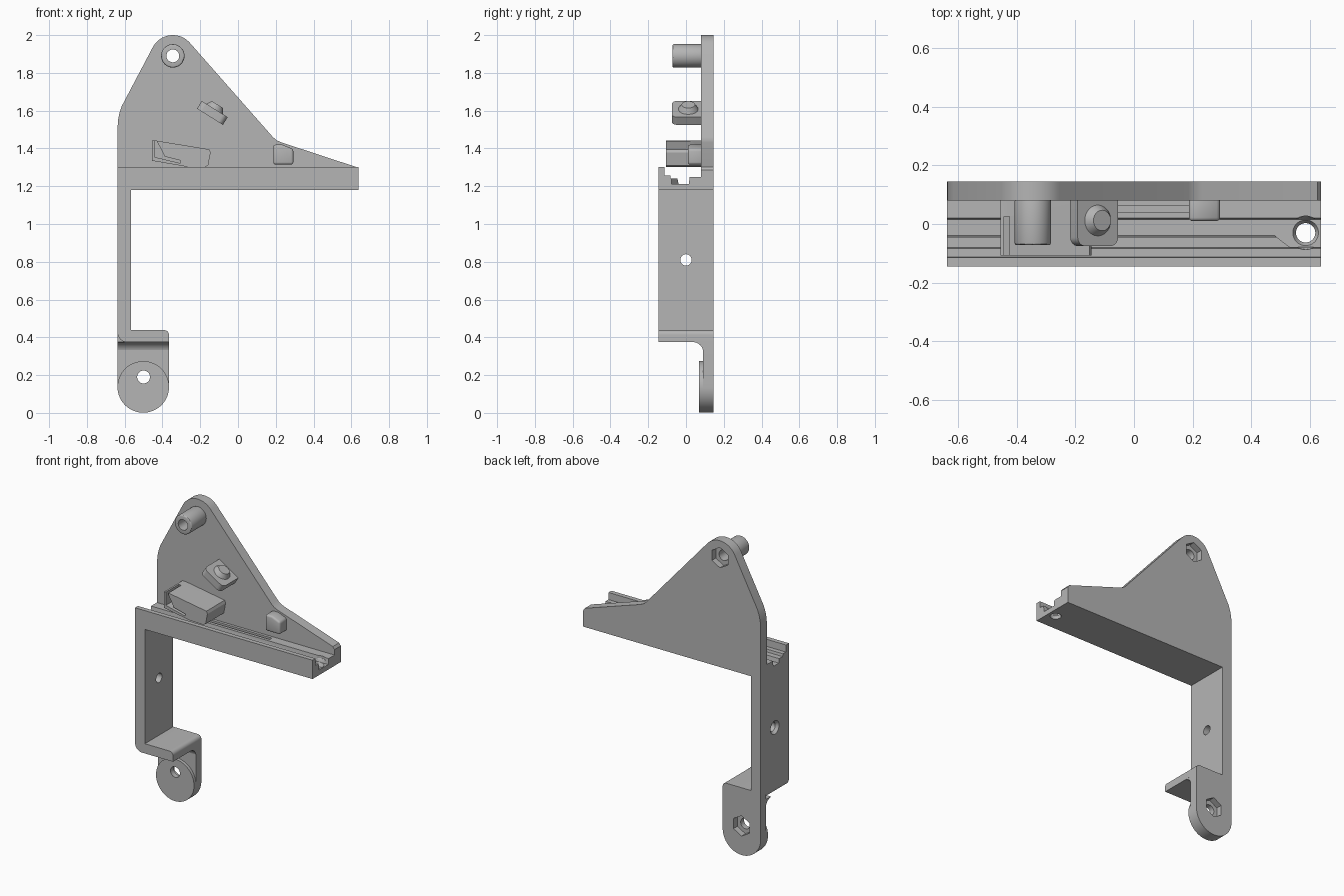
import bpy, bmesh
from math import sin, cos, pi, radians
from mathutils import Matrix, Vector

if "Cube" in bpy.data.objects:
    bpy.data.objects.remove(bpy.data.objects["Cube"], do_unlink=True)

grey = bpy.data.materials.new("plain grey")
grey.use_nodes = True
COLOUR = (0.46, 0.46, 0.46, 1)
grey.diffuse_color = COLOUR
grey.node_tree.nodes["Principled BSDF"].inputs["Base Color"].default_value = COLOUR

PLACE = {"X": lambda u, v, t: (t, u, v),
         "Y": lambda u, v, t: (u, t, v),
         "Z": lambda u, v, t: (u, v, t)}


def arc(cu, cv, r, start, end, n=16):
    """Points on an arc, angles in degrees."""
    return [(cu + r * cos(radians(start + (end - start) * i / n)),
             cv + r * sin(radians(start + (end - start) * i / n))) for i in range(n + 1)]


def circle(cu, cv, r, n=40, turn=0):
    return arc(cu, cv, r, turn, turn + 360, n)[:-1]


def loft(name, low, high, axis, a, b):
    """Solid between two matching outlines at a and b along an axis."""
    bm = bmesh.new()
    place = PLACE[axis]
    bottom = [bm.verts.new(place(u, v, a)) for u, v in low]
    top = [bm.verts.new(place(u, v, b)) for u, v in high]
    bm.faces.new(bottom)
    bm.faces.new(top)
    for i in range(len(low)):
        j = (i + 1) % len(low)
        bm.faces.new((bottom[i], bottom[j], top[j], top[i]))
    bmesh.ops.recalc_face_normals(bm, faces=bm.faces[:])
    mesh = bpy.data.meshes.new(name)
    bm.to_mesh(mesh)
    bm.free()
    obj = bpy.data.objects.new(name, mesh)
    mesh.materials.append(grey)
    bpy.context.collection.objects.link(obj)
    return obj


def prism(name, pts, axis, a, b):
    return loft(name, pts, pts, axis, a, b)


def activate(obj):
    bpy.ops.object.select_all(action="DESELECT")
    obj.select_set(True)
    bpy.context.view_layer.objects.active = obj


def cut(obj, *cutters):
    activate(obj)
    for c in cutters:
        mod = obj.modifiers.new("cut", "BOOLEAN")
        mod.operation, mod.solver, mod.object = "DIFFERENCE", "EXACT", c
        bpy.ops.object.modifier_apply(modifier=mod.name)
        bpy.data.objects.remove(c, do_unlink=True)


def bevel(obj, width):
    mod = obj.modifiers.new("bevel", "BEVEL")
    mod.width, mod.segments, mod.limit_method = width, 3, "ANGLE"
    mod.angle_limit = radians(40)
    activate(obj)
    bpy.ops.object.modifier_apply(modifier=mod.name)


def finish(*objs):
    for o in objs:
        activate(o)
        bpy.ops.object.shade_smooth_by_angle(angle=radians(30))


def bolt_cutters(x, z, r):
    """Round bolt hole with a hexagonal nut pocket on the back."""
    return (prism("bolt_cut", circle(x, z, r), "Y", -0.3, 0.3),
            prism("nut_cut", circle(x, z, 0.066, 6, 90), "Y", 0.105, 0.2))


BACK, FACE, FRONT = 0.145, 0.08, -0.145
LEFT, RIGHT = -0.638, 0.637

# Triangular back plate
outline = ([(LEFT, 1.18), (RIGHT, 1.18), (RIGHT, 1.285), (0.625, 1.302)]
           + [(0.23, 1.432), (0.205, 1.443), (0.185, 1.46)]
           + arc(-0.345, 1.88, 0.12, 40, 153)
           + [(-0.615, 1.625), (-0.627, 1.59), (-0.635, 1.55), (LEFT, 1.5)])
plate = prism("back_plate", outline, "Y", FACE, BACK)
cut(plate, *bolt_cutters(-0.345, 1.89, 0.034))

# Top boss
boss = prism("top_boss", circle(-0.345, 1.89, 0.062), "Y", -0.072, FACE + 0.005)
bevel(boss, 0.008)
cut(boss, prism("boss_cut", circle(-0.345, 1.89, 0.034), "Y", -0.3, 0.3))

# Grooved tray with front lip
tray = prism("tray", [(FRONT, 1.18), (FACE, 1.18), (FACE, 1.25), (0.02, 1.25),
                      (0.015, 1.213), (-0.04, 1.213), (-0.045, 1.24), (-0.08, 1.24),
                      (-0.083, 1.257), (-0.113, 1.257), (-0.115, 1.302), (FRONT, 1.302)],
             "X", LEFT, RIGHT)
cut(tray,
    prism("channel_cut", [(0.48, -0.04), (0.53, -0.078), (0.7, -0.078), (0.7, 0), (0.48, 0)],
          "Z", 1.213, 1.4),
    prism("slot_cut", [(-0.35, 0.04), (0.2, 0.04), (0.2, 0.062), (-0.35, 0.062)],
          "Z", 1.23, 1.4),
    prism("screw_cut", circle(0.585, -0.03, 0.033), "Z", 1.1, 1.4),
    loft("sink_cut", circle(0.585, -0.03, 0.033), circle(0.585, -0.03, 0.057),
         "Z", 1.195, 1.235),
    prism("sink_top_cut", circle(0.585, -0.03, 0.057), "Z", 1.234, 1.4))

# Upright arm with its shelf
arm = prism("arm_and_shelf",
            [(LEFT, 1.18)] + arc(LEFT + 0.05, 0.425, 0.05, 180, 270, 8)
            + [(-0.365, 0.375)] + arc(-0.39, 0.413, 0.025, 0, 90, 6)
            + [(-0.567, 0.438), (-0.567, 1.18)], "Y", FRONT, BACK)
cut(arm,
    prism("arm_hole_cut", circle(0, 0.81, 0.03), "X", -0.8, -0.5),
    loft("arm_sink_cut", circle(0, 0.81, 0.046), circle(0, 0.81, 0.03), "X", -0.641, -0.62))

# Hanging lug, its round pad and the fillet under the shelf
lug = prism("lug", [(LEFT, 0.42), (LEFT, 0.14)] + arc(-0.5015, 0.1375, 0.1365, 180, 360, 32)
            + [(-0.365, 0.376), (-0.59, 0.376)], "Y", 0.09, BACK)
cut(lug, *bolt_cutters(-0.5, 0.19, 0.034))
pad = prism("lug_pad", circle(-0.5015, 0.1375, 0.1365, 64), "Y", 0.07, 0.091)
cut(pad, prism("pad_cut", circle(-0.5, 0.19, 0.034), "Y", -0.3, 0.3))
fillet = prism("shelf_fillet", [(0.1, 0.38)] + arc(0.035, 0.318, 0.057, 90, 0, 10)
               + [(0.1, 0.318)], "X", LEFT + 0.001, -0.366)

# Sloping wedge block with a thin bent slot
wedge = prism("wedge_block",
              [(-0.455, 1.335), (-0.31, 1.31), (-0.27, 1.303), (-0.178, 1.301), (-0.158, 1.31),
               (-0.145, 1.378), (-0.152, 1.395), (-0.43, 1.441), (-0.455, 1.441)],
              "Y", -0.107, FACE + 0.005)
cut(wedge, prism("bent_slot_cut",
                 [(-0.443, 1.46), (-0.443, 1.355), (-0.305, 1.322), (-0.303, 1.336),
                  (-0.387, 1.357), (-0.425, 1.43), (-0.425, 1.46)], "Y", -0.2, 0.025))

# Tilted clip: rounded plate with a tapered knob
clip = prism("clip_plate",
             [(-0.081, FACE + 0.005)] + arc(-0.051, -0.045, 0.03, 180, 270, 8)[0:]
             + arc(0.051, -0.045, 0.03, 270, 360, 8) + [(0.081, FACE + 0.005)],
             "Z", -0.024, 0.024)
knob = loft("clip_knob", circle(0.0, 0.012, 0.055), circle(0.0, 0.012, 0.035),
            "Z", 0.02, 0.052)
tilt = Matrix.Translation((-0.136, 0, 1.588)) @ Matrix.Rotation(radians(32), 4, "Y")
for part in (clip, knob):
    part.data.transform(tilt)

# Small stop block
stop = prism("stop_block", [(0.187, 1.315), (0.293, 1.315), (0.293, 1.396), (0.235, 1.42),
                            (0.187, 1.42)], "Y", 0.01, FACE + 0.01)
bevel(stop, 0.012)

finish(plate, boss, tray, arm, lug, pad, fillet, wedge, clip, knob, stop)
